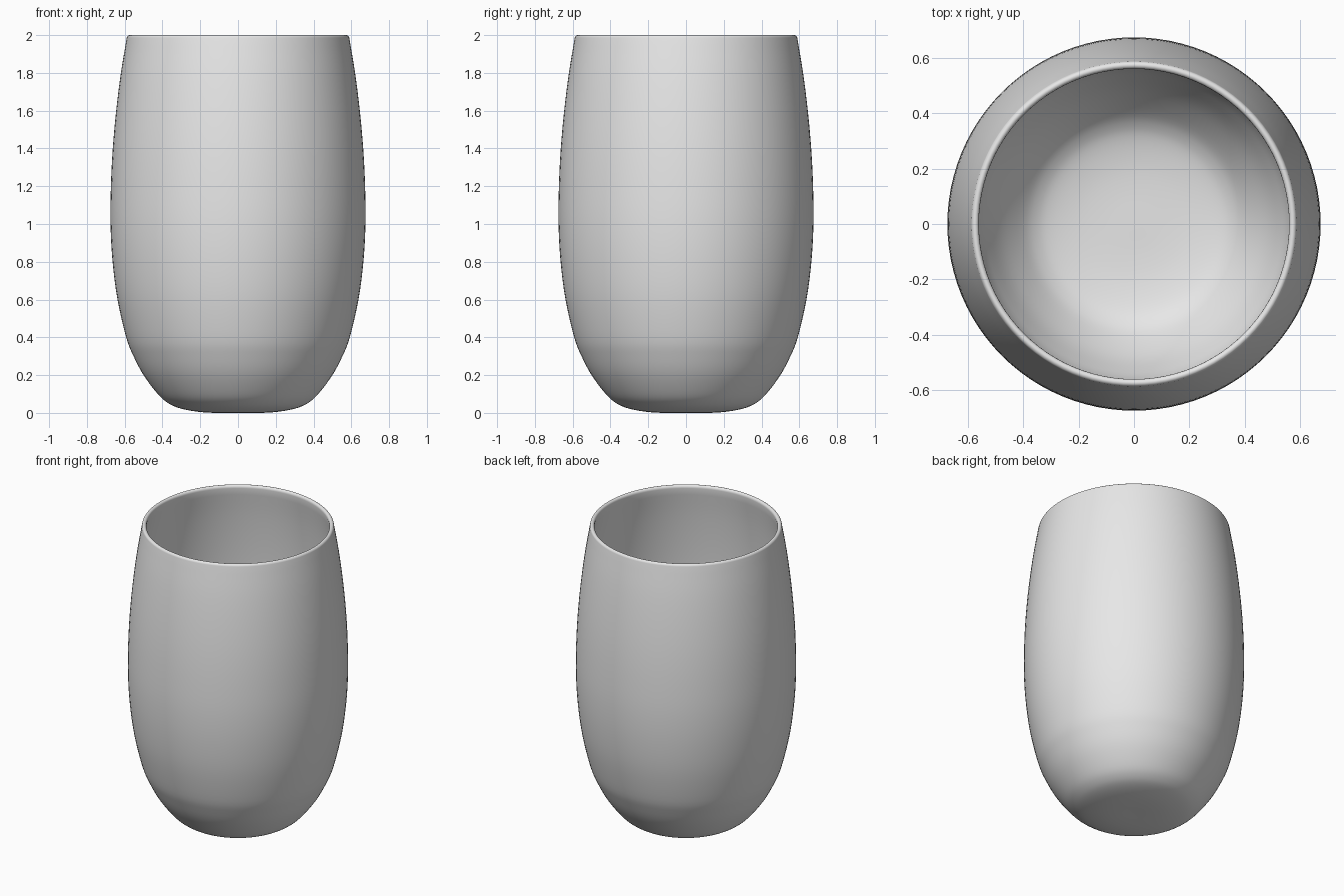
import bpy, bmesh, math
from mathutils import Vector

cube = bpy.data.objects.get("Cube")
if cube:
    bpy.data.objects.remove(cube, do_unlink=True)

WALL = 0.028
SEGMENTS = 96


def smooth_path(points, steps=4):
    """Catmull-Rom curve through the given points."""
    pts = [2 * points[0] - points[1]] + points + [2 * points[-1] - points[-2]]
    path = []
    for a, b, c, d in zip(pts, pts[1:], pts[2:], pts[3:]):
        for i in range(steps):
            t = i / steps
            path.append(0.5 * (2 * b + (c - a) * t + (2 * a - 5 * b + 4 * c - d) * t ** 2
                               + (3 * b - a - 3 * c + d) * t ** 3))
    return path + [points[-1]]


def inset_path(path, distance):
    """Shift a profile towards its inner side."""
    result = []
    for i, p in enumerate(path):
        tangent = (path[min(i + 1, len(path) - 1)] - path[max(i - 1, 0)]).normalized()
        result.append(p + Vector((-tangent.y, tangent.x)) * distance)
    return result


# Outer wall as radius and height, from the base centre to the rim
outer = smooth_path([Vector(p) for p in (
    (0, 0), (0.12, 0), (0.22, 0.007), (0.31, 0.025), (0.37, 0.052), (0.425, 0.1),
    (0.5, 0.2), (0.553, 0.3), (0.592, 0.4), (0.638, 0.6), (0.664, 0.8), (0.675, 1.0),
    (0.673, 1.2), (0.663, 1.4), (0.645, 1.6), (0.62, 1.8), (0.589, 1.986))])
inner = inset_path(outer, WALL)
inner[0].x = 0

# Rounded rim joining the two walls
middle = (outer[-1] + inner[-1]) / 2
half = WALL / 2
rim = [middle + Vector((half * math.cos(a), (2 - middle.y) * math.sin(a)))
       for a in (math.pi * i / 8 for i in range(1, 8))]
profile = outer + rim + inner[::-1]

# Lathe the profile around the vertical axis
bm = bmesh.new()
verts = [bm.verts.new((p.x, 0, p.y)) for p in profile]
edges = [bm.edges.new(pair) for pair in zip(verts, verts[1:])]
bmesh.ops.spin(bm, geom=verts + edges, cent=(0, 0, 0), axis=(0, 0, 1),
               angle=math.tau, steps=SEGMENTS, use_merge=True)
bmesh.ops.remove_doubles(bm, verts=bm.verts[:], dist=0.0001)
bmesh.ops.recalc_face_normals(bm, faces=bm.faces[:])
mesh = bpy.data.meshes.new("tumbler")
bm.to_mesh(mesh)
bm.free()

tumbler = bpy.data.objects.new("tumbler", mesh)
bpy.context.collection.objects.link(tumbler)
mesh.shade_smooth()

# Plain light grey
grey = bpy.data.materials.new("light_grey")
grey.use_nodes = True
colour = (0.8, 0.8, 0.8, 1)
grey.diffuse_color = colour
grey.node_tree.nodes["Principled BSDF"].inputs["Base Color"].default_value = colour
mesh.materials.append(grey)
